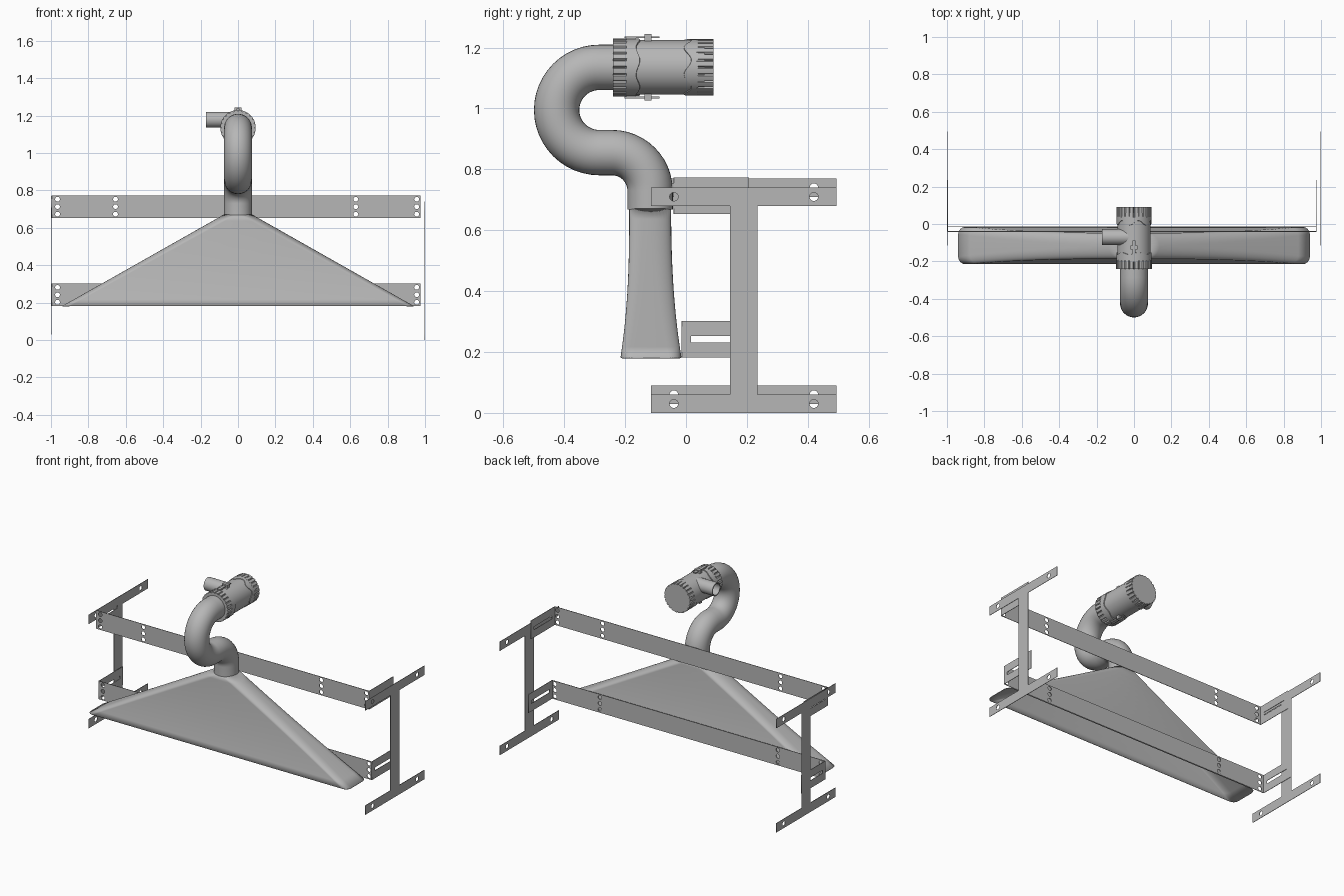
import bpy, bmesh
from math import sin, cos, pi
from mathutils import Matrix, Vector

if "Cube" in bpy.data.objects:
    bpy.data.objects.remove(bpy.data.objects["Cube"])

grey = bpy.data.materials.new("plain grey")
grey.use_nodes = True
COLOUR = (0.47, 0.47, 0.47, 1)
grey.diffuse_color = COLOUR
grey.node_tree.nodes["Principled BSDF"].inputs["Base Color"].default_value = COLOUR
T = 0.0015  # half thickness of sheet metal


def add_object(name, mesh, smooth=False):
    mesh.materials.clear()
    mesh.materials.append(grey)
    obj = bpy.data.objects.new(name, mesh)
    bpy.context.collection.objects.link(obj)
    if smooth:
        bpy.ops.object.select_all(action='DESELECT')
        obj.select_set(True)
        bpy.context.view_layer.objects.active = obj
        bpy.ops.object.shade_smooth_by_angle(angle=0.6)
    return obj


def loft(name, rings, caps=(True, True)):
    """Skin equal-length rings of points."""
    bm = bmesh.new()
    rows = [[bm.verts.new(p) for p in ring] for ring in rings]
    n = len(rows[0])
    for a, b in zip(rows, rows[1:]):
        for i in range(n):
            j = (i + 1) % n
            bm.faces.new((a[i], a[j], b[j], b[i]))
    for row, cap in zip((rows[0], rows[-1]), caps):
        if cap:
            bm.faces.new(row)
    bmesh.ops.recalc_face_normals(bm, faces=bm.faces)
    mesh = bpy.data.meshes.new(name)
    bm.to_mesh(mesh)
    bm.free()
    return add_object(name, mesh, True)


def rect(u0, u1, v0, v1):
    return [(u0, v0), (u1, v0), (u1, v1), (u0, v1)]


def hole(u, v, r=0.014):
    return [(u + r * cos(k * pi / 8), v + r * sin(k * pi / 8)) for k in range(16)]


def sheet(name, loops, matrix):
    """Flat plate: first loop is the outline, the others are holes."""
    curve = bpy.data.curves.new(name, 'CURVE')
    curve.dimensions = '2D'
    curve.fill_mode = 'BOTH'
    curve.extrude = T
    for loop in loops:
        spline = curve.splines.new('POLY')
        spline.points.add(len(loop) - 1)
        for point, (u, v) in zip(spline.points, loop):
            point.co = (u, v, 0, 1)
        spline.use_cyclic_u = True
    temp = bpy.data.objects.new(name + "_outline", curve)
    bpy.context.collection.objects.link(temp)
    dg = bpy.context.evaluated_depsgraph_get()
    mesh = bpy.data.meshes.new_from_object(temp.evaluated_get(dg))
    bpy.data.objects.remove(temp)
    mesh.transform(matrix)
    add_object(name, mesh)


def facing_front(y):
    return Matrix(((1, 0, 0, 0), (0, 0, -1, y), (0, 1, 0, 0), (0, 0, 0, 1)))


def facing_side(x):
    return Matrix(((0, 0, 1, x), (1, 0, 0, 0), (0, 1, 0, 0), (0, 0, 0, 1)))


# End frames: I-shaped plates, one slightly higher than the other
for side, x, z in (("left", 1 - T, 0), ("right", T - 1, 0.03)):
    a, b, c, d = -0.115, 0.145, 0.235, 0.495
    low, high, top = z + 0.06, z + 0.68, z + 0.74
    outline = [(a, z), (d, z), (d, low), (c, low), (c, high), (d, high),
               (d, top), (a, top), (a, high), (b, high), (b, low), (a, low)]
    holes = [hole(y, z + h) for y in (-0.04, 0.42) for h in (0.03, 0.71)]
    sheet(side + "_end_frame", [outline] + holes, facing_side(x))

# Cross rails with slotted end returns
for level, y, z0, z1 in (("upper", -0.04, 0.653, 0.773), ("lower", -0.013, 0.182, 0.302)):
    mid = (z0 + z1) / 2
    holes = [hole(x, mid + dz, 0.013) for x in (-0.965, -0.655, 0.63, 0.955)
             for dz in (-0.04, 0, 0.04)]
    sheet(level + "_rail", [rect(-0.995, 0.975, z0, z1)] + holes, facing_front(y))
    for side, x in (("left", 0.975), ("right", -0.995)):
        slot = rect(y + 0.03, y + 0.215, mid - 0.01, mid + 0.01)
        sheet(f"{level}_rail_{side}_return", [rect(y, y + 0.247, z0, z1), slot], facing_side(x))


# Flared hood: rounded rectangle growing out of the round neck
def rounded_section(hx, hy, r, y, z):
    ring = []
    for q, (sx, sy) in enumerate(((1, 1), (-1, 1), (-1, -1), (1, -1))):
        for k in range(9):
            a = (q + k / 8) * pi / 2
            ring.append((sx * (hx - r) + r * cos(a), y + sy * (hy - r) + r * sin(a), z))
    return ring


sections = []
for i in range(15):
    t = i / 14
    hy = 0.069 + 0.031 * t ** 2.5
    hx = 0.074 + 0.866 * t
    r = min(hy - 0.0005, 0.0685 - 0.028 * t)
    sections.append(rounded_section(hx, hy, r, -0.118 + 0.003 * t, 0.672 - 0.49 * t))
hood = loft("hood", sections, (False, False))
shell = hood.modifiers.new("wall", 'SOLIDIFY')
shell.thickness = 0.004
shell.offset = -1

# S-bend pipe: path of (y, z, heading) swept with a circle
path = [(-0.118, 0.668, pi / 2), (-0.118, 0.73, pi / 2)]
for k in range(1, 13):
    a = k / 12 * pi / 2
    path.append((-0.243 + 0.125 * cos(a), 0.73 + 0.125 * sin(a), a + pi / 2))
for k in range(25):
    a = -pi / 2 - k / 24 * pi
    path.append((-0.285 + 0.14 * cos(a), 0.995 + 0.14 * sin(a), a - pi / 2))
path.append((-0.2, 1.135, 0))
rings = []
for n, (y, z, heading) in enumerate(path):
    if n < 2:
        heading = pi
        normal = Vector((0, 1, 0))
    elif n < 14:
        normal = Vector((0, sin(heading), -cos(heading)))
    else:
        normal = Vector((0, cos(path[n][2] + pi / 2), sin(path[n][2] + pi / 2)))
        normal = -normal if normal.dot(rings[-1][0] - Vector((0, *path[n - 1][:2]))) < 0 else normal
    rings.append([Vector((0, y, z)) + 0.0745 * (cos(b) * normal + sin(b) * Vector((1, 0, 0)))
                  for b in (2 * pi * s / 32 for s in range(32))])
loft("s_bend_pipe", rings)

# Coupling: body, wavy sleeves and toothed rims about the y axis
AXIS_Z = 1.135
STEPS = 144


def lathe(name, stations):
    """Stations are (y, radius); either may be a function of the step."""
    def at(value, s):
        return value(s) if callable(value) else value
    loft(name, [[(at(r, s) * cos(2 * pi * s / STEPS), at(y, s), AXIS_Z + at(r, s) * sin(2 * pi * s / STEPS))
                 for s in range(STEPS)] for y, r in stations])


def teeth(s):
    return 0.088 if s % 6 == 0 else 0.095


def wave(base, size):
    return lambda s: base + size * sin(2 * pi * s / STEPS * 6)


lathe("coupling_body", [(-0.2, 0.0895), (0.06, 0.0895)])
lathe("front_collar", [(-0.195, 0.0945), (wave(-0.158, 0.006), 0.0945), (wave(-0.157, 0.006), 0.089)])
lathe("front_collar_teeth", [(-0.24, 0.074), (-0.24, teeth), (-0.193, teeth), (-0.193, 0.085)])
lathe("end_cap", [(wave(0.005, 0.012), 0.089), (wave(0.006, 0.012), 0.0925), (0.04, 0.0925)])
lathe("end_cap_teeth", [(0.035, 0.085), (0.035, lambda s: teeth(s) - 0.002),
                        (0.09, lambda s: teeth(s) - 0.002)])

# Side inlet stub
loft("inlet_stub", [[(x, -0.07 + r * cos(k * pi / 16), 1.178 + r * sin(k * pi / 16)) for k in range(32)]
                    for x, r in ((0, 0.042), (-0.17, 0.042), (-0.17, 0.036), (-0.1, 0.036))])


# Latches above and below the coupling
def box(name, centre, size):
    bm = bmesh.new()
    bmesh.ops.create_cube(bm, size=1, matrix=Matrix.Translation(centre) @ Matrix.Diagonal((*size, 1)))
    mesh = bpy.data.meshes.new(name)
    bm.to_mesh(mesh)
    bm.free()
    add_object(name, mesh)


for label, s in (("top", 1), ("bottom", -1)):
    box(label + "_latch_arm", (0, -0.145, AXIS_Z + s * 0.099), (0.018, 0.115, 0.006))
    box(label + "_latch_pivot", (0, -0.125, AXIS_Z + s * 0.098), (0.04, 0.022, 0.022))
    box(label + "_latch_foot", (0, -0.18, AXIS_Z + s * 0.094), (0.024, 0.03, 0.012))
